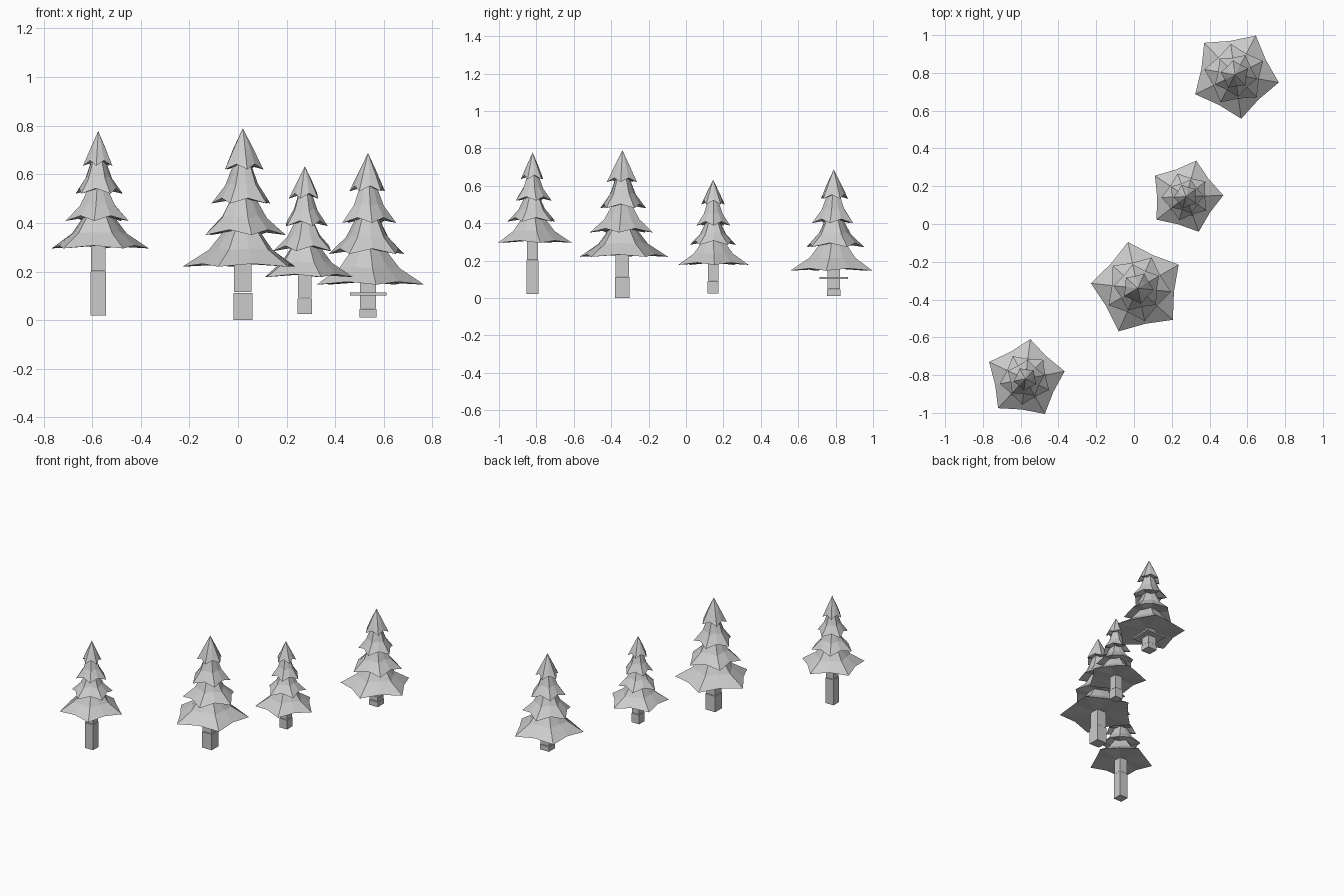
import bpy, bmesh, math

if "Cube" in bpy.data.objects:
    bpy.data.objects.remove(bpy.data.objects["Cube"])

mat = bpy.data.materials.new("plain grey")
mat.diffuse_color = (0.6, 0.6, 0.6, 1)
mat.use_nodes = True
mat.node_tree.nodes["Principled BSDF"].inputs["Base Color"].default_value = mat.diffuse_color


def finish(bm, name):
    bmesh.ops.recalc_face_normals(bm, faces=bm.faces)
    me = bpy.data.meshes.new(name)
    bm.to_mesh(me)
    bm.free()
    me.materials.append(mat)
    bpy.context.collection.objects.link(bpy.data.objects.new(name, me))


def block(name, x, y, w, z0, z1):
    bm = bmesh.new()
    bmesh.ops.create_cube(bm, size=1)
    for v in bm.verts:
        v.co = (x + v.co.x * w, y + v.co.y * w, z0 + (v.co.z + 0.5) * (z1 - z0))
    finish(bm, name)


def tier(name, x, y, r, z0, z1, top_r, turn, lift):
    """Five-pointed folded skirt, flaring towards the hem."""
    bm = bmesh.new()
    h = z1 - z0
    rings = []
    # radius, height, notch ratio, notch lift for each ring
    for rad, z, notch, up in ((r, z0, 0.77, lift),
                              (r * 0.56, z0 + h * 0.45, 0.84, lift * 0.4),
                              (top_r, z1, 0.88, 0)):
        if rad == 0:
            rings.append([bm.verts.new((x, y, z))] * 10)
            continue
        ring = []
        for i in range(10):
            a = math.radians(turn + 36 * i)
            q = rad * (notch if i % 2 else 1)
            ring.append(bm.verts.new((x + q * math.cos(a), y + q * math.sin(a),
                                      z + (up if i % 2 else 0))))
        rings.append(ring)
    for lo, hi in zip(rings, rings[1:]):
        for i in range(10):
            j = (i + 1) % 10
            if hi[i] is hi[j]:
                bm.faces.new((lo[i], lo[j], hi[i]))
            else:
                bm.faces.new((lo[i], lo[j], hi[j], hi[i]))
    if top_r:
        bm.faces.new(rings[-1])
    # underside
    c = bm.verts.new((x, y, z0 + lift))
    for i in range(10):
        bm.faces.new((rings[0][(i + 1) % 10], rings[0][i], c))
    finish(bm, name)


# x, y, spike angle, apex height, skirts (radius, hem height) from the bottom,
# trunk (width, bottom, joint)
trees = [
    (-0.575, -0.82, 11, 0.778, [(0.212, 0.295), (0.138, 0.408), (0.103, 0.52), (0.064, 0.635)],
     (0.064, 0.02, 0.20)),
    (0.02, -0.34, 30, 0.79, [(0.25, 0.22), (0.178, 0.35), (0.13, 0.48), (0.085, 0.62)],
     (0.078, 0.0, 0.112)),
    (0.275, 0.145, 2, 0.633, [(0.198, 0.177), (0.13, 0.284), (0.095, 0.387), (0.066, 0.50)],
     (0.06, 0.025, 0.09)),
    (0.535, 0.79, 62, 0.687, [(0.235, 0.146), (0.165, 0.272), (0.118, 0.40), (0.078, 0.53)],
     (0.071, 0.01, 0.045)),
]

for n, (x, y, turn, apex, skirts, (w, zb, zj)) in enumerate(trees, 1):
    # trunk in two stacked blocks
    block(f"tree_{n}_trunk_lower", x, y, w, zb, zj)
    block(f"tree_{n}_trunk_upper", x, y, w * 0.92, zj + 0.003, skirts[0][1] + 0.05)
    # skirts of branches
    for k, (r, z) in enumerate(skirts):
        last = k == len(skirts) - 1
        z1 = apex if last else skirts[k + 1][1] + 0.025
        tier(f"tree_{n}_branches_{k + 1}", x, y, r, z, z1, 0 if last else r * 0.29,
             turn + 36 * (k % 2), 0.012 if k == 0 else 0.022)

# thin collar on the rear tree's trunk
block("trunk_collar", 0.535, 0.79, 0.15, 0.102, 0.113)
